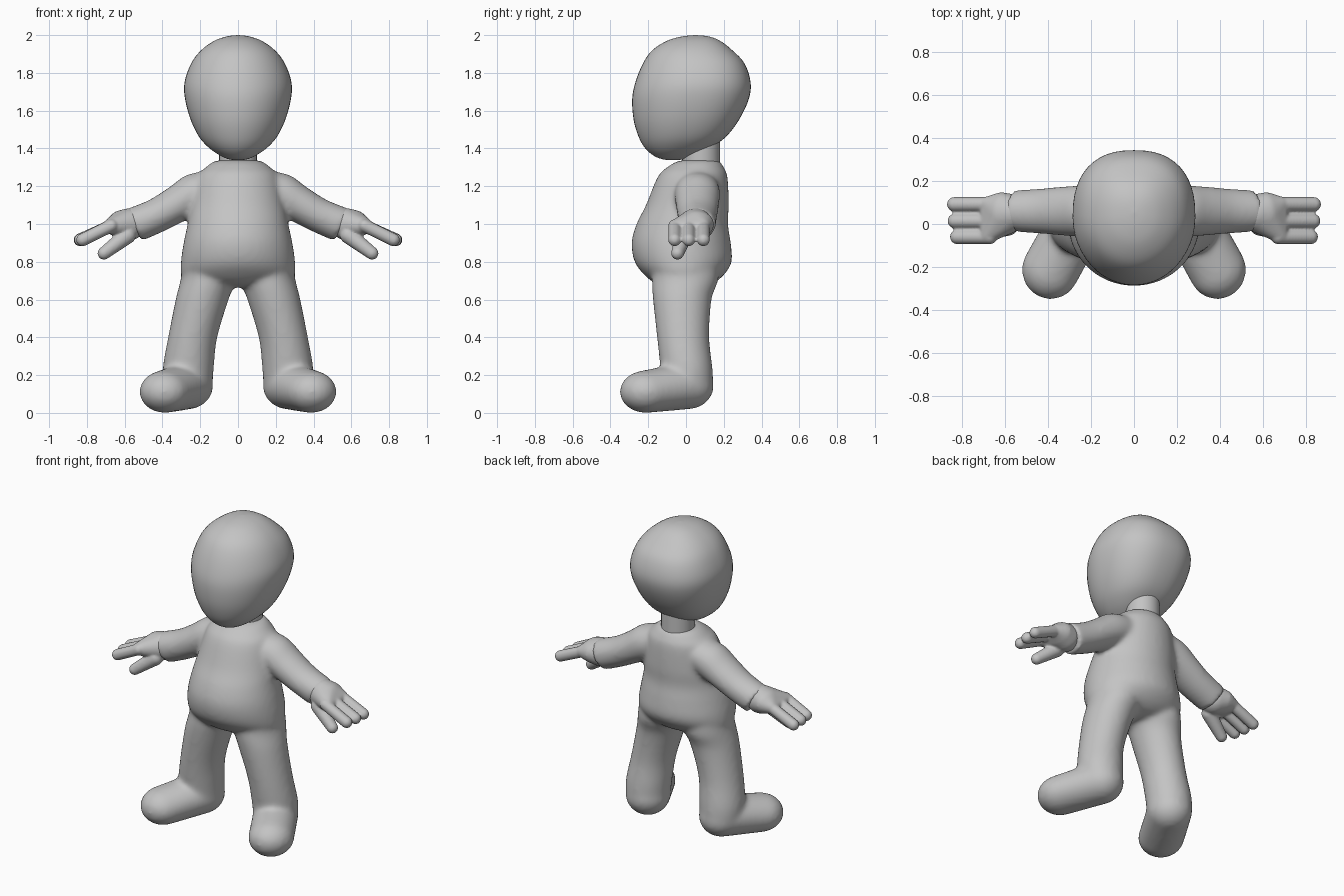
import bpy, bmesh, math
from mathutils import Vector, Matrix

if "Cube" in bpy.data.objects:
    bpy.data.objects.remove(bpy.data.objects["Cube"])

X, Y = Vector((1, 0, 0)), Vector((0, 1, 0))
grey = bpy.data.materials.new("plain grey")
grey.diffuse_color = (0.55, 0.55, 0.55, 1)
grey.use_nodes = True
grey.node_tree.nodes["Principled BSDF"].inputs["Base Color"].default_value = grey.diffuse_color


def spline(rows, steps):
    """Catmull-Rom curve through rows of numbers."""
    out, p = [], [rows[0]] + list(rows) + [rows[-1]]
    for i in range(1, len(p) - 2):
        for k in range(steps):
            t = k / steps
            out.append([0.5 * (2 * b + (c - a) * t + (2 * a - 5 * b + 4 * c - d) * t * t
                               + (3 * b - a - 3 * c + d) * t ** 3)
                        for a, b, c, d in zip(*p[i - 1:i + 3])])
    return out + [list(rows[-1])]


def loft(bm, rows, u=X, v=Y, back=2.0, sides=48, steps=4):
    """Rows: centre x, y, z, half size along u, half size along v."""
    rings = []
    for x, y, z, a, b in spline(rows, steps):
        ring = []
        for i in range(sides):
            t = 2 * math.pi * i / sides
            c, s = math.cos(t), math.sin(t)
            e = 2 / (back if s > 0 else 2.0)
            co = (Vector((x, y, z))
                  + u * max(a, 0.002) * math.copysign(abs(c) ** e, c)
                  + v * max(b, 0.002) * math.copysign(abs(s) ** e, s))
            ring.append(bm.verts.new(co))
        rings.append(ring)
    for r, q in zip(rings, rings[1:]):
        for i in range(sides):
            j = (i + 1) % sides
            bm.faces.new((r[i], r[j], q[j], q[i]))
    bm.faces.new(rings[0][::-1])
    bm.faces.new(rings[-1])


def hull(bm, balls):
    """Skin around ellipsoids given as (centre, radii)."""
    verts = []
    for c, r in balls:
        m = Matrix.Translation(c) @ Matrix.Diagonal((*r, 1))
        verts += bmesh.ops.create_uvsphere(bm, u_segments=24, v_segments=16, radius=1, matrix=m)["verts"]
    # start from bare points so only the skin remains
    pts = [v.co.copy() for v in verts]
    bmesh.ops.delete(bm, geom=verts, context='VERTS')
    new = [bm.verts.new(p) for p in pts]
    res = bmesh.ops.convex_hull(bm, input=new)
    loose = [v for v in new if v.is_valid and not v.link_faces]
    bmesh.ops.delete(bm, geom=loose, context='VERTS')


def mirror(bm):
    d = bmesh.ops.duplicate(bm, geom=bm.verts[:] + bm.edges[:] + bm.faces[:])["geom"]
    for v in d:
        if isinstance(v, bmesh.types.BMVert):
            v.co.x *= -1


def finish(bm, name, voxel=0, smooth=0):
    bmesh.ops.recalc_face_normals(bm, faces=bm.faces[:])
    me = bpy.data.meshes.new(name)
    bm.to_mesh(me)
    bm.free()
    ob = bpy.data.objects.new(name, me)
    bpy.context.collection.objects.link(ob)
    bpy.ops.object.select_all(action='DESELECT')
    ob.select_set(True)
    bpy.context.view_layer.objects.active = ob
    if voxel:
        m = ob.modifiers.new("blend", 'REMESH')
        m.mode, m.voxel_size = 'VOXEL', voxel
        bpy.ops.object.modifier_apply(modifier=m.name)
        m = ob.modifiers.new("soften", 'SMOOTH')
        m.factor, m.iterations = 0.5, smooth
        bpy.ops.object.modifier_apply(modifier=m.name)
    ob.data.materials.clear()
    ob.data.materials.append(grey)
    bpy.ops.object.shade_smooth_by_angle(angle=math.radians(50))
    return ob


def by_height(rows):
    """z, front y, back y, half width -> loft rows."""
    return [(0, (f + b) / 2, z, w, (b - f) / 2) for z, f, b, w in rows]


# Body: arms, legs and feet on one side, mirrored, then the torso
bm = bmesh.new()
loft(bm, [(0.10, 0.06, 1.205, 0.09, 0.11), (0.22, 0.06, 1.165, 0.108, 0.12),
          (0.32, 0.06, 1.107, 0.098, 0.115), (0.43, 0.06, 1.045, 0.092, 0.105),
          (0.555, 0.06, 0.993, 0.095, 0.097)], u=Vector((0.47, 0, 0.88)))
loft(bm, [(0.155, 0.0, 0.80, 0.13, 0.17), (0.16, -0.005, 0.70, 0.145, 0.175),
          (0.19, -0.02, 0.60, 0.14, 0.155), (0.24, -0.015, 0.40, 0.13, 0.138),
          (0.263, 0.002, 0.24, 0.135, 0.138), (0.265, 0.01, 0.13, 0.13, 0.135)])
hull(bm, [((0.263, 0.013, 0.145), (0.132, 0.135, 0.125)),
          ((0.388, -0.213, 0.112), (0.134, 0.138, 0.112))])
mirror(bm)
loft(bm, by_height([(1.34, 0.0, 0.15, 0.08), (1.33, -0.05, 0.18, 0.13), (1.30, -0.10, 0.20, 0.17),
                    (1.25, -0.15, 0.22, 0.215), (1.10, -0.212, 0.226, 0.25),
                    (1.0, -0.262, 0.222, 0.267), (0.9, -0.288, 0.237, 0.288),
                    (0.8, -0.272, 0.242, 0.302), (0.73, -0.22, 0.20, 0.295),
                    (0.685, -0.16, 0.14, 0.2), (0.665, -0.08, 0.06, 0.1)]))
finish(bm, "body", 0.014, 10)

# Hands: palm, three fingers and a thumb
bm = bmesh.new()
tips = ((0.837, 0.092), (0.834, 0.014), (0.823, -0.06))
hull(bm, [((0.575, 0.05, 0.998), (0.085, 0.09, 0.085)),
          ((0.615, 0.05, 0.998), (0.075, 0.098, 0.075))]
     + [((0.68, y * 0.95 + 0.005, 0.988), (0.036,) * 3) for x, y in tips])
for x, y in tips:
    hull(bm, [((0.67, y, 0.991), (0.034,) * 3), ((x, y, 0.916), (0.034,) * 3)])
hull(bm, [((0.585, -0.01, 0.94), (0.045,) * 3), ((0.71, -0.045, 0.845), (0.034,) * 3)])
mirror(bm)
finish(bm, "hands", 0.007, 5)

# Neck
bm = bmesh.new()
loft(bm, [(0, 0.08, 1.28, 0.1, 0.1), (0, 0.08, 1.48, 0.1, 0.1)], sides=32, steps=1)
finish(bm, "neck")

# Head: tilted egg, broader at the back
bm = bmesh.new()
loft(bm, by_height([(1.338, -0.075, -0.07, 0.003), (1.342, -0.12, -0.015, 0.045), (1.36, -0.168, 0.04, 0.09),
                    (1.40, -0.215, 0.125, 0.15), (1.46, -0.25, 0.21, 0.205),
                    (1.55, -0.277, 0.28, 0.25), (1.66, -0.285, 0.332, 0.28),
                    (1.75, -0.268, 0.342, 0.283), (1.85, -0.228, 0.31, 0.248),
                    (1.92, -0.178, 0.245, 0.195), (1.97, -0.10, 0.18, 0.125),
                    (1.993, -0.02, 0.12, 0.06), (2.0, 0.05, 0.055, 0.003)]), back=2.4)
finish(bm, "head")
